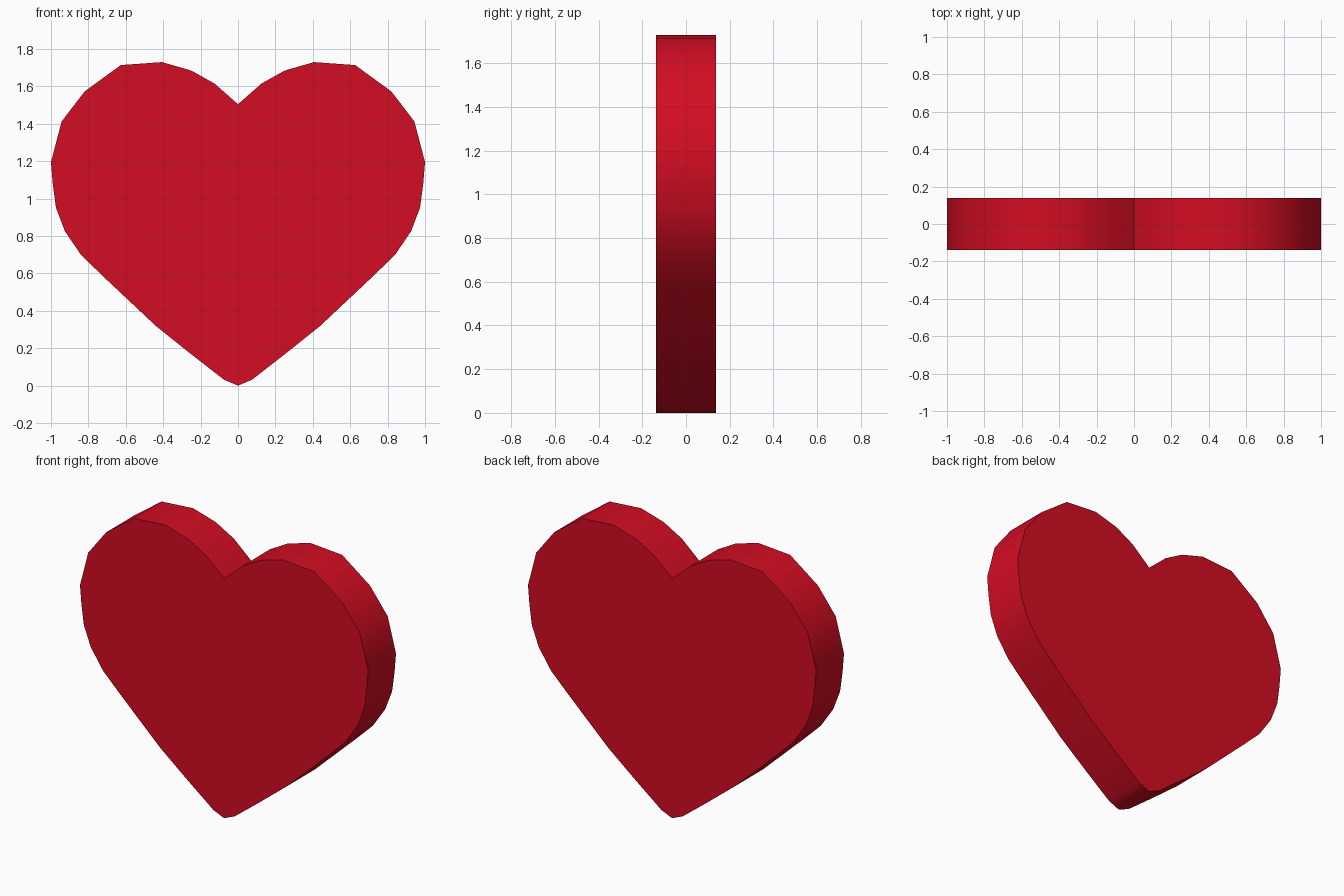
import bpy, bmesh, math

if "Cube" in bpy.data.objects:
    bpy.data.objects.remove(bpy.data.objects["Cube"])

HALF_THICK = 0.138

# One colour
red = bpy.data.materials.new("heart red")
red.diffuse_color = (0.65, 0.004, 0.016, 1)
red.use_nodes = True
red.node_tree.nodes["Principled BSDF"].inputs["Base Color"].default_value = red.diffuse_color

# Right half of the outline, from bottom tip to top notch
right = [(0, 0), (0.075, 0.032), (0.25, 0.168), (0.44, 0.32), (0.727, 0.59),
         (0.84, 0.70), (0.925, 0.825), (0.973, 0.95), (0.99, 1.075),
         (1.0, 1.195), (0.943, 1.413), (0.82, 1.573), (0.627, 1.714),
         (0.407, 1.73), (0.25, 1.685), (0.125, 1.615), (0, 1.505)]
outline = right + [(-x, z) for x, z in right[-2:0:-1]]

# Heart: front face extruded to the back
bm = bmesh.new()
face = bm.faces.new([bm.verts.new((x, -HALF_THICK, z)) for x, z in outline])
ext = bmesh.ops.extrude_face_region(bm, geom=[face], use_keep_orig=True)
verts = [g for g in ext["geom"] if isinstance(g, bmesh.types.BMVert)]
bmesh.ops.translate(bm, verts=verts, vec=(0, 2 * HALF_THICK, 0))
bmesh.ops.recalc_face_normals(bm, faces=bm.faces)
mesh = bpy.data.meshes.new("heart")
bm.to_mesh(mesh)
bm.free()
mesh.materials.append(red)
heart = bpy.data.objects.new("heart", mesh)
bpy.context.collection.objects.link(heart)

# Smooth rim, sharp front, back and notch
bpy.context.view_layer.objects.active = heart
heart.select_set(True)
bpy.ops.object.shade_smooth_by_angle(angle=math.radians(50))
